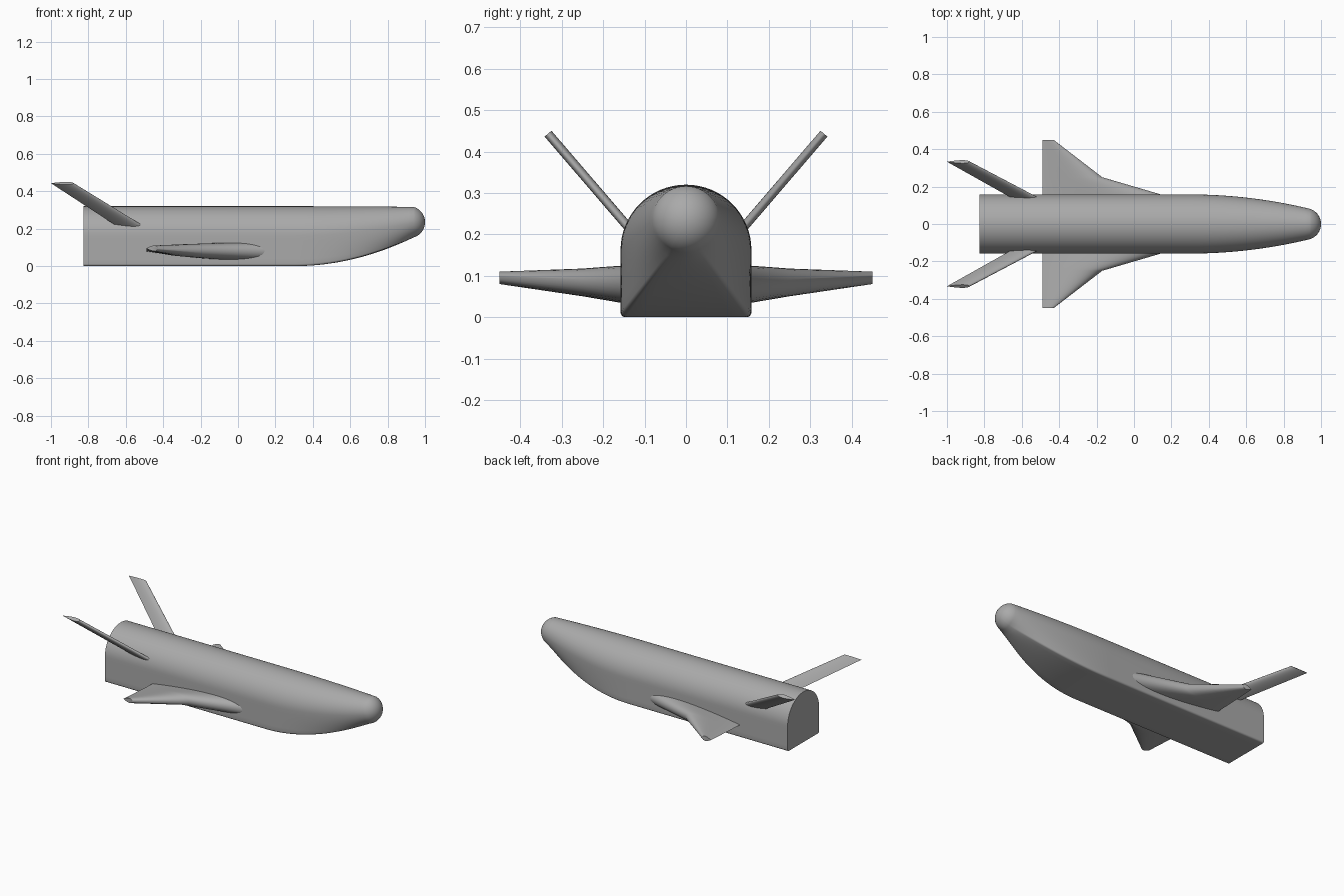
import bpy
import bmesh
from math import sin, cos, pi, radians, sqrt
from mathutils import Vector

cube = bpy.data.objects.get("Cube")
if cube:
    bpy.data.objects.remove(cube)

GREY = (0.4, 0.4, 0.4, 1)
hull_grey = bpy.data.materials.new("hull grey")
hull_grey.use_nodes = True
hull_grey.diffuse_color = GREY
hull_grey.node_tree.nodes["Principled BSDF"].inputs["Base Color"].default_value = GREY


def loft(name, rings, angle):
    """Skin closed rings of points, cap both ends and shade smooth."""
    bm = bmesh.new()
    loops = [[bm.verts.new(p) for p in ring] for ring in rings]
    n = len(loops[0])
    for a, b in zip(loops, loops[1:]):
        for i in range(n):
            j = (i + 1) % n
            bm.faces.new((a[i], a[j], b[j], b[i]))
    bm.faces.new(loops[0])
    bm.faces.new(loops[-1])
    bmesh.ops.recalc_face_normals(bm, faces=bm.faces)
    mesh = bpy.data.meshes.new(name)
    bm.to_mesh(mesh)
    bm.free()
    mesh.materials.append(hull_grey)
    obj = bpy.data.objects.new(name, mesh)
    bpy.context.collection.objects.link(obj)
    bpy.ops.object.select_all(action="DESELECT")
    obj.select_set(True)
    bpy.context.view_layer.objects.active = obj
    bpy.ops.object.shade_smooth_by_angle(angle=radians(angle))
    return obj


# Fuselage sections: arched top with flat belly, blending into the nose circle
HALF, ARCH_Z, FILLET = 0.158, 0.162, 0.012
NOSE_X, NOSE_Z, NOSE_R = 0.915, 0.235, 0.085
ARC, SIDE, CORNER, BELLY = 32, 6, 4, 8


def half_section():
    """Pairs of (arch point, matching angle on the nose circle), top to belly."""
    pairs = []
    for i in range(ARC // 2 + 1):
        a = pi / 2 * (1 - 2 * i / ARC)
        pairs.append((Vector((HALF * cos(a), ARCH_Z + HALF * sin(a))), a))
    for i in range(1, SIDE):
        f = i / SIDE
        pairs.append((Vector((HALF, ARCH_Z + (FILLET - ARCH_Z) * f)), -radians(62) * f))
    for i in range(CORNER + 1):
        a = -pi / 2 * i / CORNER
        p = Vector((HALF - FILLET + FILLET * cos(a), FILLET + FILLET * sin(a)))
        pairs.append((p, -radians(62 + 6 * i / CORNER)))
    for i in range(1, BELLY // 2 + 1):
        f = 2 * i / BELLY
        pairs.append((Vector(((HALF - FILLET) * (1 - f), 0)), -radians(68 + 22 * f)))
    return pairs


right = half_section()
section = right + [(Vector((-p.x, p.y)), pi - a) for p, a in right[-2:0:-1]]


def fuselage_ring(x, blend, radius):
    ring = []
    for p, a in section:
        c = Vector((radius * cos(a), NOSE_Z + radius * sin(a)))
        q = p.lerp(c, blend)
        ring.append((x, q.x, q.y))
    return ring


START, END = 0.3, 0.94
end_radius = sqrt(NOSE_R ** 2 - (END - NOSE_X) ** 2)
rings = [fuselage_ring(-0.825, 0, end_radius)]
for i in range(25):
    f = i / 24
    rings.append(fuselage_ring(START + (END - START) * f, f ** 2, end_radius))
for i in range(1, 13):
    a = radians(17 + 72 * i / 12)
    rings.append(fuselage_ring(NOSE_X + NOSE_R * sin(a), 1, NOSE_R * cos(a)))
loft("fuselage", rings, 35)


# Wings and tail fins: symmetric aerofoil sections
def aerofoil(trail, lead, y, z, thick, normal, side, steps=20):
    upper, lower = [], []
    for i in range(steps + 1):
        c = (1 - cos(pi * i / steps)) / 2
        h = 5 * thick * (0.297 * sqrt(c) - 0.126 * c - 0.352 * c**2
                         + 0.284 * c**3 - 0.102 * c**4)
        x = lead + (trail - lead) * c
        for row, s in ((upper, 1), (lower, -1)):
            row.append((x, side * (y + s * h * normal[0]), z + s * h * normal[1]))
    return upper + lower[-2:0:-1]


# Each station: trailing x, leading x, y, z, thickness
WING = [(-0.49, 0.2, 0.14, 0.079, 0.092),
        (-0.49, 0.12, 0.165, 0.08, 0.088),
        (-0.49, -0.17, 0.25, 0.084, 0.067),
        (-0.49, -0.43, 0.45, 0.095, 0.03)]
FIN = [(-0.62, -0.475, 0.12, 0.195, 0.022),
       (-1.0, -0.88, 0.333, 0.443, 0.022)]

for label, side in (("left", 1), ("right", -1)):
    loft(label + "_wing", [aerofoil(*s, (0, 1), side) for s in WING], 40)
    loft(label + "_tail_fin", [aerofoil(*s, (-0.76, 0.65), side) for s in FIN], 40)
